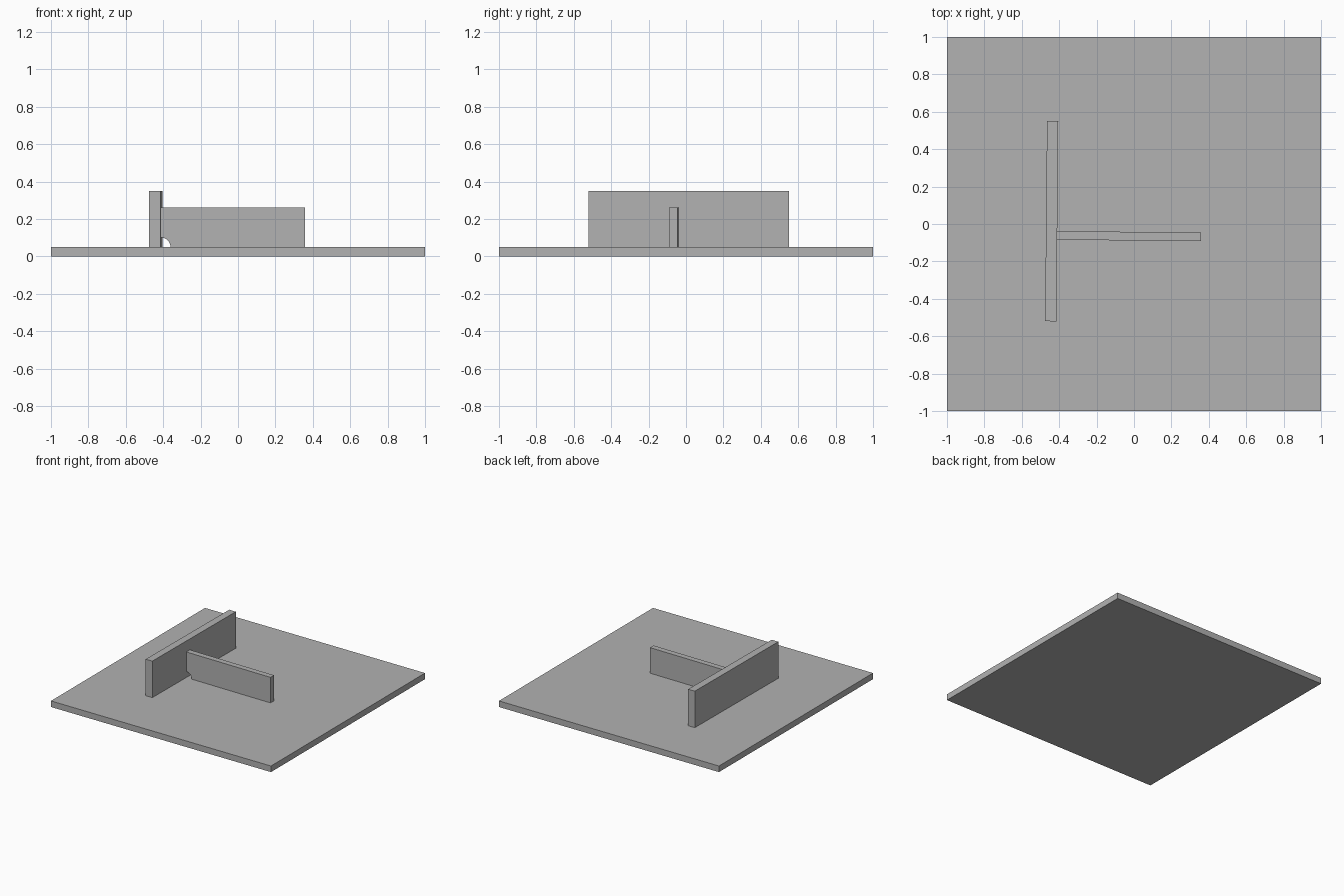
import bpy, bmesh, math
from mathutils import Matrix, Vector

if "Cube" in bpy.data.objects:
    bpy.data.objects.remove(bpy.data.objects["Cube"], do_unlink=True)

grey = bpy.data.materials.new("plain_grey")
grey.use_nodes = True
grey.diffuse_color = (0.445, 0.445, 0.445, 1)
grey.node_tree.nodes["Principled BSDF"].inputs["Base Color"].default_value = grey.diffuse_color

BASE_TOP = 0.05
# Shared frame of the two upright plates, turned slightly on the base
FRAME = Matrix.Translation((-0.44, 0.015, BASE_TOP)) @ Matrix.Rotation(-0.0094, 4, "Z")


def extrude_profile(name, points, y0, y1, frame=Matrix.Identity(4)):
    """Extrude an XZ profile from y0 to y1."""
    bm = bmesh.new()
    face = bm.faces.new([bm.verts.new((x, y0, z)) for x, z in points])
    new = bmesh.ops.extrude_face_region(bm, geom=[face])["geom"]
    verts = [g for g in new if isinstance(g, bmesh.types.BMVert)]
    bmesh.ops.translate(bm, verts=verts, vec=Vector((0, y1 - y0, 0)))
    bmesh.ops.recalc_face_normals(bm, faces=bm.faces)
    mesh = bpy.data.meshes.new(name)
    bm.to_mesh(mesh)
    bm.free()
    mesh.materials.append(grey)
    obj = bpy.data.objects.new(name, mesh)
    obj.matrix_world = frame
    bpy.context.collection.objects.link(obj)
    return obj


def rectangle(x0, x1, z0, z1):
    return [(x0, z0), (x1, z0), (x1, z1), (x0, z1)]


# Square base plate
extrude_profile("base_plate", rectangle(-1, 1, 0, BASE_TOP), -1, 1)

# Tall upright plate
extrude_profile("tall_plate", rectangle(-0.03, 0.03, 0, 0.30), -0.535, 0.535, FRAME)

# Lower stiffener with a rounded weld relief in its inner bottom corner
START, END, HEIGHT, RELIEF, STEPS = 0.03, 0.80, 0.21, 0.05, 12
arc = [math.pi / 2 * (1 - i / STEPS) for i in range(STEPS + 1)]
profile = [(START + RELIEF * math.cos(a), RELIEF * math.sin(a)) for a in arc]
profile += [(END, 0), (END, HEIGHT), (START, HEIGHT)]
extrude_profile("stiffener_plate", profile, -0.099, -0.053, FRAME)
